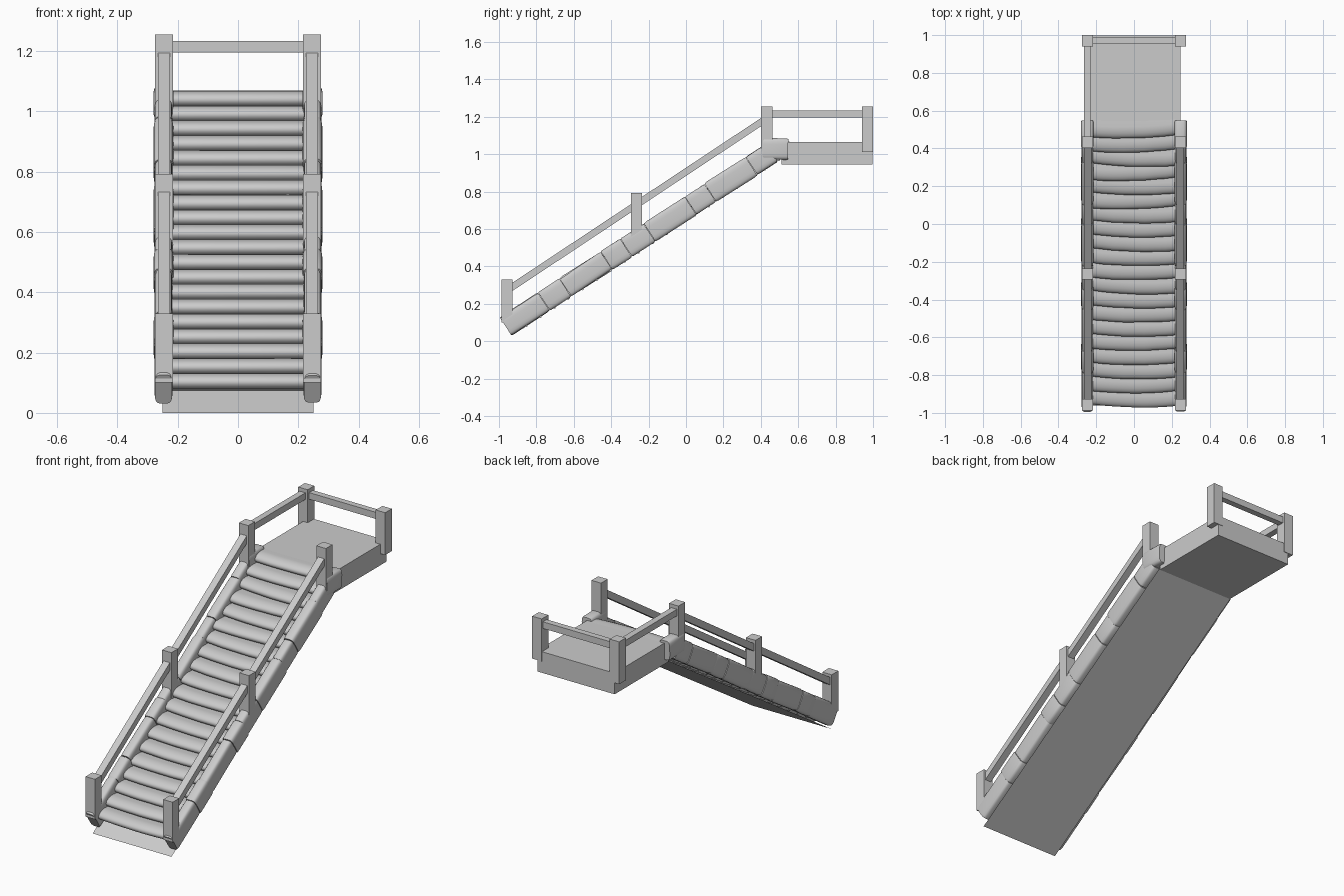
import bpy, bmesh, math, random
from mathutils import Matrix, Vector

random.seed(4)
if "Cube" in bpy.data.objects:
    bpy.data.objects.remove(bpy.data.objects["Cube"], do_unlink=True)

grey = bpy.data.materials.new("light_grey")
grey.use_nodes = True
grey.diffuse_color = (0.6, 0.6, 0.6, 1)
grey.node_tree.nodes["Principled BSDF"].inputs["Base Color"].default_value = (0.6, 0.6, 0.6, 1)

SLOPE = 0.653
ANGLE = math.atan(SLOPE)


def stringer_z(y):
    return 0.708 + SLOPE * y


def finish(bm, name, smooth=False):
    bmesh.ops.recalc_face_normals(bm, faces=bm.faces)
    mesh = bpy.data.meshes.new(name)
    bm.to_mesh(mesh)
    bm.free()
    mesh.materials.append(grey)
    ob = bpy.data.objects.new(name, mesh)
    bpy.context.collection.objects.link(ob)
    if smooth:
        bpy.ops.object.select_all(action="DESELECT")
        ob.select_set(True)
        bpy.context.view_layer.objects.active = ob
        bpy.ops.object.shade_smooth_by_angle(angle=math.radians(40))
    return ob


def box(name, low, high):
    low, high = Vector(low), Vector(high)
    bm = bmesh.new()
    bmesh.ops.create_cube(bm, size=1)
    bmesh.ops.scale(bm, vec=high - low, verts=bm.verts)
    bmesh.ops.translate(bm, vec=(low + high) / 2, verts=bm.verts)
    return finish(bm, name)


def loft(name, rings):
    # skin a row of closed cross-sections and cap both ends
    bm = bmesh.new()
    rows = [[bm.verts.new(p) for p in ring] for ring in rings]
    n = len(rows[0])
    for a, b in zip(rows, rows[1:]):
        for i in range(n):
            bm.faces.new((a[i], a[(i + 1) % n], b[(i + 1) % n], b[i]))
    bm.faces.new(rows[0])
    bm.faces.new(rows[-1])
    return finish(bm, name, True)


def stone(name, centre, length, width, height, tilt):
    # rounded bar whose length follows the slope, slightly pinched at its ends
    place = Matrix.Translation(centre) @ Matrix.Rotation(tilt, 4, "X")
    rings = []
    for t, grow in ((-0.5, 0.95), (-0.44, 1), (0.44, 1), (0.5, 0.95)):
        ring = []
        for k in range(20):
            a = math.tau * (k + 0.5) / 20
            c, s = math.cos(a), math.sin(a)
            x = math.copysign(abs(c) ** 0.45, c) * width / 2 * grow
            z = math.copysign(abs(s) ** 0.45, s) * height / 2 * grow
            ring.append(place @ Vector((x, t * length, z)))
        rings.append(ring)
    return loft(name, rings)


# Landing and the thin sheet closing the underside of the flight
box("landing", (-0.245, 0.51, 0.945), (0.245, 0.997, 1.066))
bm = bmesh.new()
bm.faces.new([bm.verts.new(p) for p in
              ((-0.25, -0.96, 0), (-0.25, 0.51, 0.95), (0.25, 0.51, 0.95), (0.25, -0.96, 0))])
finish(bm, "underside_sheet")

# Log treads: rounded nose, slightly bowed and uneven
for i in range(20):
    y0, z0 = -0.96 + i * 0.075, 0.08 + i * 0.0493
    twist = random.uniform(-0.008, 0.008)
    rings = []
    for j in range(9):
        u = j / 4 - 1
        push = 0.011 * (1 - u * u) - twist * u + random.uniform(-0.001, 0.001)
        ring = [(u * 0.22, y0 + 0.13, z0 + 0.045), (u * 0.22, y0 + 0.11, z0 - 0.005)]
        for k in range(9):
            a = math.radians(-50 + k * 17.5)
            ring.append((u * 0.22, y0 - push + 0.06 * (1 - math.cos(a)),
                         z0 + 0.022 + 0.03 * math.sin(a)))
        rings.append(ring)
    loft(f"tread_{i + 1}", rings)

# Stones along each side, joints given by their position along the flight
joints = (-0.965, -0.76, -0.645, -0.425, -0.32, -0.195, 0.025, 0.13, 0.35, 0.46)
for side, sx in (("left", 1), ("right", -1)):
    for i, (a, b) in enumerate(zip(joints, joints[1:])):
        mid = (a + b) / 2
        stone(f"{side}_side_stone_{i + 1}", (sx * 0.247, mid, stringer_z(mid)),
              (b - a) / math.cos(ANGLE) - 0.002, 0.06 + 0.006 * (i % 2),
              0.112 + random.uniform(0, 0.008), ANGLE + random.uniform(-0.02, 0.02))
    stone(f"{side}_top_stone", (sx * 0.247, 0.478, 1.028), 0.136, 0.068, 0.115, -0.02)

    # Posts
    for name, y, z, top in (("bottom", -0.957, 0.1, 0.33), ("middle", -0.265, 0.53, 0.792),
                            ("top", 0.432, 1.0, 1.255), ("landing", 0.97, 1.012, 1.255)):
        box(f"{side}_{name}_post", (sx * 0.246 - 0.03, y - 0.03, z), (sx * 0.246 + 0.03, y + 0.03, top))

    # Sloping handrail
    bm = bmesh.new()
    ends = []
    for y, z in ((-0.95, 0.276), (0.425, 1.187)):
        ends.append([bm.verts.new((sx * 0.246 + dx, y, z + dz)) for dx, dz in
                     ((-0.02, -0.022), (0.02, -0.022), (0.02, 0.022), (-0.02, 0.022))])
    for k in range(4):
        bm.faces.new((ends[0][k], ends[0][k - 1], ends[1][k - 1], ends[1][k]))
    for end in ends:
        bm.faces.new(end)
    finish(bm, f"{side}_handrail")

# Landing rails: the back and the right side only
box("back_rail", (-0.225, 0.953, 1.196), (0.225, 0.988, 1.234))
box("landing_side_rail", (-0.266, 0.45, 1.196), (-0.23, 0.95, 1.234))
